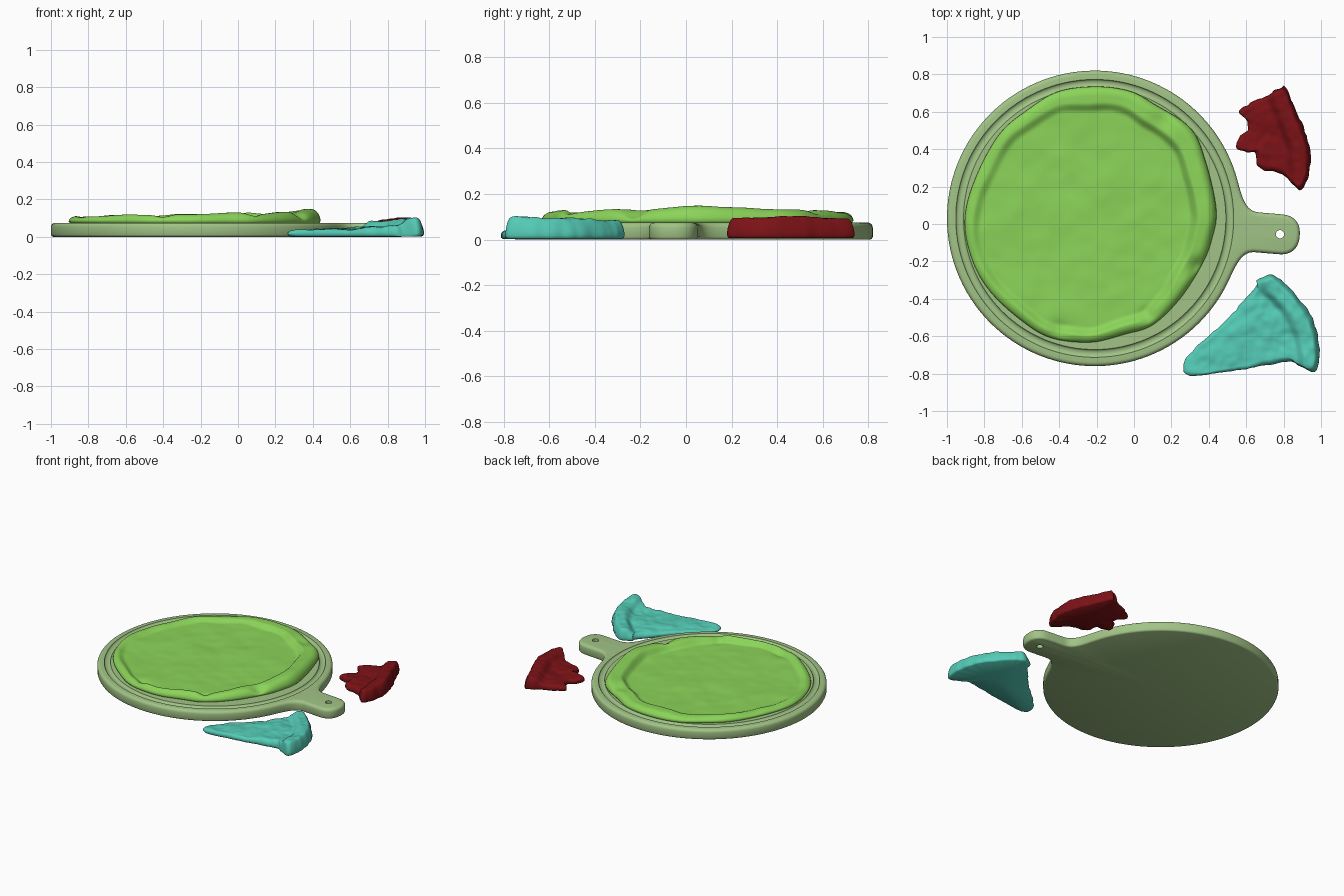
import bpy, bmesh, math
from mathutils import Vector, noise

if "Cube" in bpy.data.objects:
    bpy.data.objects.remove(bpy.data.objects["Cube"])


def finish(name, bm, color, angle=40):
    bmesh.ops.recalc_face_normals(bm, faces=bm.faces)
    me = bpy.data.meshes.new(name)
    bm.to_mesh(me)
    bm.free()
    ob = bpy.data.objects.new(name, me)
    bpy.context.collection.objects.link(ob)
    mat = bpy.data.materials.new(name + "_color")
    mat.diffuse_color = (*color, 1)
    mat.use_nodes = True
    mat.node_tree.nodes["Principled BSDF"].inputs["Base Color"].default_value = mat.diffuse_color
    me.materials.append(mat)
    bpy.ops.object.select_all(action='DESELECT')
    ob.select_set(True)
    bpy.context.view_layer.objects.active = ob
    bpy.ops.object.shade_smooth_by_angle(angle=math.radians(angle))
    return ob


def skin(loops, start, end):
    """Closed surface through equal-length loops, capped by centre points."""
    bm = bmesh.new()
    rows = [[bm.verts.new(p) for p in loop] for loop in loops]
    n = len(rows[0])
    for a, b in zip(rows, rows[1:]):
        for i in range(n):
            j = (i + 1) % n
            bm.faces.new((a[i], a[j], b[j], b[i]))
    for row, p in ((rows[0], start), (rows[-1], end)):
        c = bm.verts.new(p)
        for i in range(n):
            bm.faces.new((row[i], row[(i + 1) % n], c))
    return bm


def smooth_closed(pts, steps):
    """Catmull-Rom through a closed list of points."""
    out, n = [], len(pts)
    for i in range(n):
        a, b, c, d = (Vector(pts[(i + k) % n]) for k in (-1, 0, 1, 2))
        for s in range(steps):
            t = s / steps
            out.append(0.5 * (2 * b + (c - a) * t + (2 * a - 5 * b + 4 * c - d) * t * t
                              + (3 * b - a - 3 * c + d) * t ** 3))
    return out


def fbm(x, y, scale, seed=0):
    return noise.noise(Vector((x * scale, y * scale, seed + 0.37)))


def bump(x, y, cx, cy, r):
    return math.exp(-((x - cx) ** 2 + (y - cy) ** 2) / (r * r))


def seg_dist(x, y, path):
    p, best = Vector((x, y)), 9
    for a, b in zip(path, path[1:]):
        a, b = Vector(a), Vector(b)
        t = max(0, min(1, (p - a).dot(b - a) / (b - a).length_squared))
        best = min(best, (p - a - (b - a) * t).length)
    return best


def dough(name, pts, centre, height, z0, rim, color, steps, rings, ragged=0):
    """Soft sheet of dough: rounded rim, height(x, y, edge distance, angle) on top, flat below."""
    c = Vector(centre)
    line = smooth_closed(pts, steps)
    line = [p + (p - c).normalized() * ragged * fbm(p.x, p.y, 28, 5) for p in line]

    def top(p, r, t):
        d = (1 - t) * r
        e = min(1, d / rim)
        zm = z0 + 0.015
        h = height(p.x, p.y, d, math.atan2(p.y - c.y, p.x - c.x))
        return zm + (h - zm) * math.sqrt(max(0, 1 - (1 - e) ** 2))
    loops = []
    for k in range(1, rings + 1):
        t = 1 - (1 - k / rings) ** 1.5
        loops.append([(*(c + (p - c) * t), top(c + (p - c) * t, (p - c).length, t)) for p in line])
    for t, z in ((0.99, z0 + 0.005), (0.965, z0)):
        loops.append([(*(c + (p - c) * t), z) for p in line])
    return finish(name, skin(loops, (*c, top(c, 1, 0)), (*c, z0)), color, 60)


# Board outline: round plate, flared neck and rounded handle, all in polar order
R, W, H = 0.79, 0.107, 0.075
a0 = math.radians(20)
end = [(0.993 + W * math.cos(a) ** 0.85, W * math.sin(a) ** 0.85)
       for a in (math.pi / 2 * i / 10 for i in range(11))]
q = [Vector(v) for v in ((0.87, W), (0.80, W), (0.776, 0.176), (R * math.cos(a0), R * math.sin(a0)))]
neck = [tuple(q[0] * (1 - t) ** 3 + q[1] * 3 * t * (1 - t) ** 2 + q[2] * 3 * t * t * (1 - t) + q[3] * t ** 3)
        for t in (i / 12 for i in range(13))]
upper = end + [(0.93, W)] + neck
n_arc = 110
arc = [a0 + (2 * math.pi - 2 * a0) * i / n_arc for i in range(1, n_arc)]
outline = upper + [(R * math.cos(a), R * math.sin(a)) for a in arc] + [(x, -y) for x, y in upper[:0:-1]]
outline = [Vector(p) for p in outline]
tilt, bc = math.radians(-4.9), Vector((-0.21, 0.03))


def place(p, z):
    x, y = p
    return (bc.x + x * math.cos(tilt) - y * math.sin(tilt), bc.y + x * math.sin(tilt) + y * math.cos(tilt), z)


def inset(d, z):
    out, n = [], len(outline)
    for i, p in enumerate(outline):
        t = (outline[(i + 1) % n] - outline[i - 1]).normalized()
        out.append(place(p + Vector((-t.y, t.x)) * d, z))
    return out


def circle(r, z):
    return [place(p.normalized() * r, z) for p in outline]


# Board: rounded edge, juice groove, flat middle
loops = [inset(0.012, 0), inset(0.004, 0.004), inset(0, 0.012)]
e = 0.022
loops += [inset(e - e * math.cos(a), H - e + e * math.sin(a)) for a in (math.pi / 8 * i for i in range(5))]
g = 0.021
loops += [circle(0.722 + g * math.cos(a), H - 0.013 * math.sin(a)) for a in (math.pi * i / 8 for i in range(9))]
board = finish("serving_board", skin(loops, place((0, 0), 0), place((0, 0), H)), (0.36, 0.55, 0.24))

# Hanging hole in the handle
bpy.ops.mesh.primitive_cylinder_add(vertices=32, radius=0.022, depth=0.4, location=place((0.994, 0), 0))
cutter = bpy.context.object
cutter.name = "hole_cutter"
mod = board.modifiers.new("hole", 'BOOLEAN')
mod.object = cutter
mod.solver = 'EXACT'
bpy.context.view_layer.objects.active = board
bpy.ops.object.modifier_apply(modifier=mod.name)
bpy.data.objects.remove(cutter)


# Whole pizza base with an uneven puffy crust
def base_height(x, y, d, a):
    w = 0.085 + 0.035 * math.cos(a - 0.6) + 0.02 * fbm(math.cos(a), math.sin(a), 3, 2)
    amp = 0.029 + 0.012 * math.cos(a) + 0.012 * fbm(math.cos(a), math.sin(a), 2.5, 8)
    s = max(0, min(1, (w + 0.025 - d) / 0.05))
    z = 0.093 + amp * s * s * (3 - 2 * s) + 0.006 * fbm(x, y, 5) + 0.003 * fbm(x, y, 12, 3)
    # pinched folds in the crust
    z -= 0.03 * bump(x, y, 0.34, -0.23, 0.045) + 0.02 * bump(x, y, 0.07, -0.49, 0.04)
    z -= 0.02 * bump(x, y, -0.40, -0.57, 0.05) + 0.02 * bump(x, y, 0.16, 0.56, 0.06)
    return z + 0.012 * bump(x, y, 0.36, 0.0, 0.12)


base_pts = [(0.44, 0.08), (0.38, 0.345), (0.30, 0.515), (0.11, 0.64), (-0.02, 0.71), (-0.2, 0.735),
            (-0.4, 0.71), (-0.556, 0.62), (-0.72, 0.48), (-0.85, 0.24), (-0.905, 0.02), (-0.866, -0.19),
            (-0.77, -0.36), (-0.61, -0.51), (-0.45, -0.607), (-0.235, -0.633), (-0.05, -0.59),
            (0.10, -0.54), (0.246, -0.40), (0.364, -0.216), (0.417, -0.08)]
dough("pizza_base", base_pts, (-0.23, 0.05), base_height, 0.068, 0.05, (0.26, 0.66, 0.10), 10, 60)


# Slices: thin sheet with a raised crust along one side
def slice_height(path, flat, rise, seed):
    def f(x, y, d, a):
        k = seg_dist(x, y, path)
        return (flat(x, y) + rise * math.exp(-(k / 0.055) ** 4)
                + 0.010 * fbm(x, y, 9, seed) + 0.006 * fbm(x, y, 24, seed + 4))
    return f


bitten_pts = [(0.94, 0.40), (0.875, 0.585), (0.81, 0.725), (0.785, 0.73), (0.70, 0.68), (0.565, 0.61),
              (0.595, 0.56), (0.605, 0.505), (0.56, 0.46), (0.55, 0.41), (0.60, 0.385), (0.655, 0.38),
              (0.66, 0.30), (0.78, 0.27), (0.85, 0.215), (0.89, 0.185), (0.935, 0.25)]
dough("bitten_slice", bitten_pts, (0.76, 0.46),
      slice_height([(0.77, 0.70), (0.83, 0.56), (0.885, 0.40), (0.89, 0.23)],
                   lambda x, y: 0.045 + 0.06 * (x - 0.6), 0.036, 1),
      0.006, 0.03, (0.20, 0.006, 0.008), 8, 40, 0.012)

wedge_pts = [(0.985, -0.59), (0.925, -0.457), (0.83, -0.34), (0.74, -0.275), (0.66, -0.30), (0.645, -0.35),
             (0.485, -0.52), (0.32, -0.67), (0.262, -0.75), (0.295, -0.81), (0.457, -0.795), (0.67, -0.76),
             (0.83, -0.735), (0.885, -0.76), (0.965, -0.79), (0.99, -0.725)]
dough("pizza_slice", wedge_pts, (0.72, -0.58),
      slice_height([(0.73, -0.32), (0.84, -0.43), (0.915, -0.57), (0.945, -0.74)],
                   lambda x, y: 0.030 + 0.045 * (x - 0.27), 0.036, 9),
      0.003, 0.03, (0.09, 0.60, 0.47), 9, 44, 0.01)
